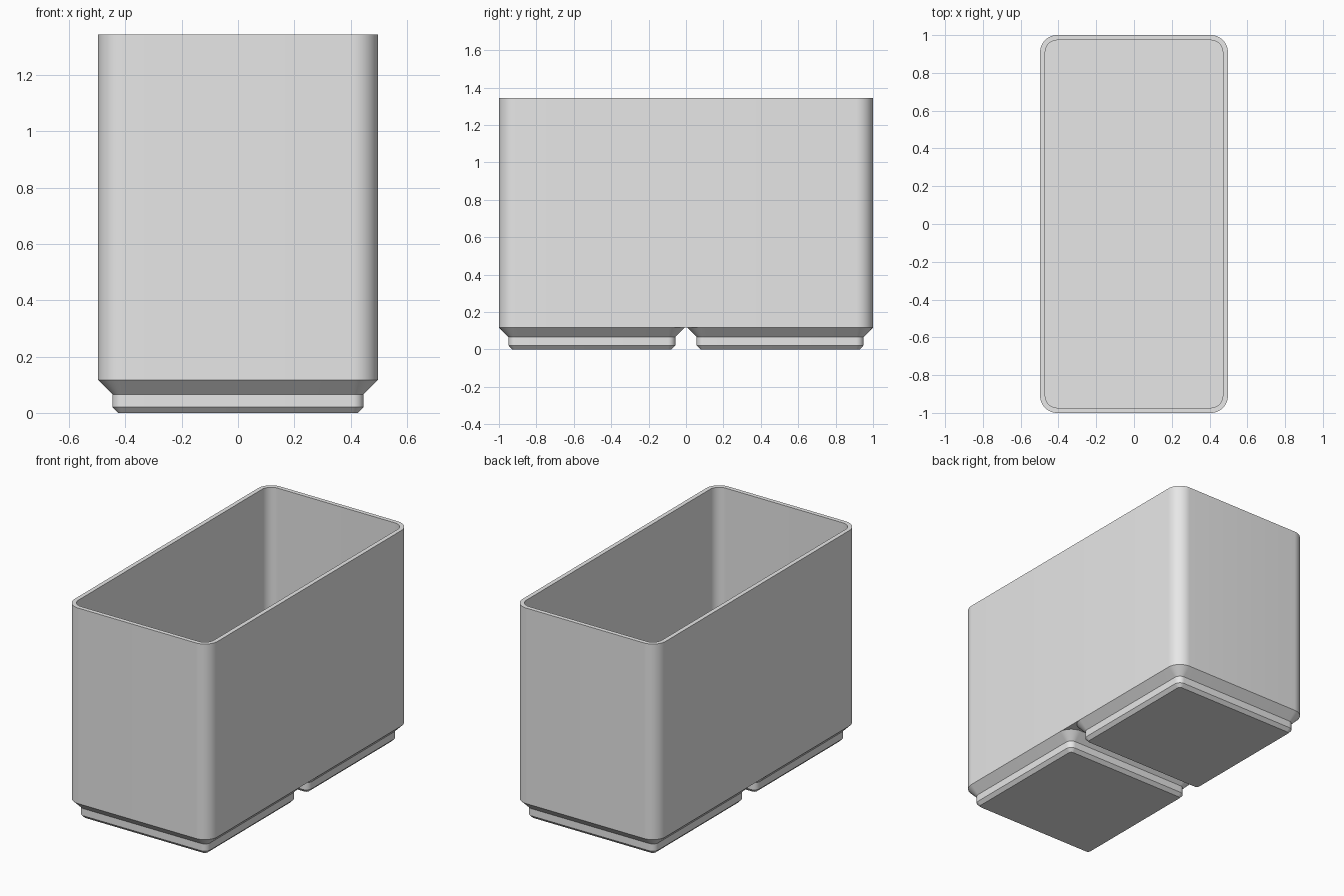
import bpy
import bmesh
import math

if "Cube" in bpy.data.objects:
    bpy.data.objects.remove(bpy.data.objects["Cube"], do_unlink=True)

# Single plastic colour
grey = bpy.data.materials.new("plain grey plastic")
grey.use_nodes = True
colour = (0.8, 0.8, 0.8, 1)
grey.diffuse_color = colour
grey.node_tree.nodes["Principled BSDF"].inputs["Base Color"].default_value = colour

HALF_X, HALF_Y = 0.497, 1.0
RADIUS = 0.09
WALL = 0.027
BASE_Z, FLOOR_Z, TOP_Z = 0.117, 0.17, 1.344
STEPS = 12


def rounded_ring(bm, hx, hy, r, z):
    """Ring of vertices around a rounded rectangle."""
    ring = []
    for i, (sx, sy) in enumerate([(1, 1), (-1, 1), (-1, -1), (1, -1)]):
        for k in range(STEPS + 1):
            a = (i + k / STEPS) * math.pi / 2
            ring.append(bm.verts.new((sx * (hx - r) + r * math.cos(a),
                                      sy * (hy - r) + r * math.sin(a), z)))
    return ring


def loft(name, hx, hy, profile, cap_end, y=0):
    """Skin rounded rectangles; profile lists (inset, height)."""
    bm = bmesh.new()
    rings = [rounded_ring(bm, hx - d, hy - d, RADIUS - d, z) for d, z in profile]
    for low, high in zip(rings, rings[1:]):
        n = len(low)
        for i in range(n):
            j = (i + 1) % n
            bm.faces.new((low[i], low[j], high[j], high[i]))
    bm.faces.new(rings[0][::-1])
    if cap_end:
        bm.faces.new(rings[-1])
    mesh = bpy.data.meshes.new(name)
    bm.to_mesh(mesh)
    bm.free()
    mesh.materials.append(grey)
    obj = bpy.data.objects.new(name, mesh)
    obj.location.y = y
    bpy.context.collection.objects.link(obj)
    bpy.ops.object.select_all(action='DESELECT')
    obj.select_set(True)
    bpy.context.view_layer.objects.active = obj
    bpy.ops.object.shade_smooth_by_angle(angle=math.radians(30))
    return obj


# Open-topped box: outside wall, rim, inside wall, floor
loft("bin_body", HALF_X, HALF_Y,
     [(0, BASE_Z), (0, TOP_Z), (WALL, TOP_Z), (WALL, FLOOR_Z)], True)

# Two stepped stacking feet
for name, side in (("front_foot", -1), ("back_foot", 1)):
    loft(name, HALF_X, HALF_X,
         [(0.071, 0), (0.051, 0.021), (0.051, 0.066), (0, BASE_Z)],
         False, side * (HALF_Y - HALF_X))
